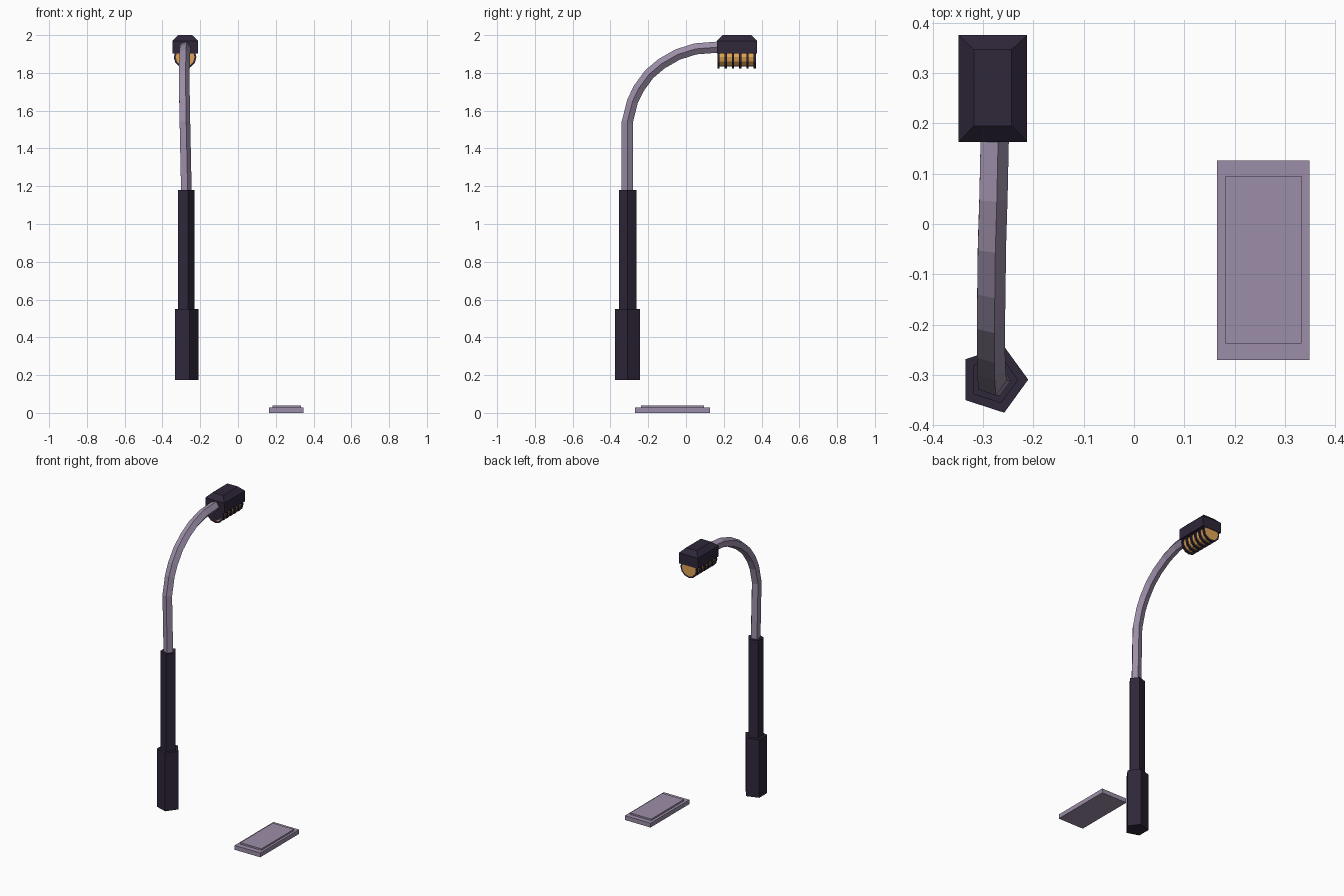
import bpy, bmesh, math
from mathutils import Vector

if "Cube" in bpy.data.objects:
    bpy.data.objects.remove(bpy.data.objects["Cube"])


def material(name, rgb):
    m = bpy.data.materials.new(name)
    m.diffuse_color = (*rgb, 1)
    m.use_nodes = True
    m.node_tree.nodes["Principled BSDF"].inputs["Base Color"].default_value = m.diffuse_color
    return m


DARK = material("dark_metal", (0.028, 0.02, 0.042))
LILAC = material("lilac_metal", (0.33, 0.27, 0.39))
AMBER = material("amber_glass", (0.75, 0.37, 0.09))


def loft(name, rings, mat):
    """Skin equal-length rings of points and cap both ends."""
    bm = bmesh.new()
    rows = [[bm.verts.new(p) for p in ring] for ring in rings]
    n = len(rows[0])
    for a, b in zip(rows, rows[1:]):
        for i in range(n):
            j = (i + 1) % n
            bm.faces.new((a[i], a[j], b[j], b[i]))
    bm.faces.new(rows[0][::-1])
    bm.faces.new(rows[-1])
    bmesh.ops.recalc_face_normals(bm, faces=bm.faces)
    me = bpy.data.meshes.new(name)
    bm.to_mesh(me)
    bm.free()
    me.materials.append(mat)
    ob = bpy.data.objects.new(name, me)
    bpy.context.collection.objects.link(ob)
    return ob


def ring(center, radius, sides, tangent):
    """Polygon with a corner on +x, perpendicular to a tangent in the yz plane."""
    u = Vector((1, 0, 0))
    v = tangent.normalized().cross(u)
    return [Vector(center) + radius * (math.cos(t) * u + math.sin(t) * v)
            for t in (math.tau * i / sides for i in range(sides))]


def rect(x0, x1, y0, y1, z):
    return [(x0, y0, z), (x1, y0, z), (x1, y1, z), (x0, y1, z)]


def prism(name, a, b, radius, sides, mat):
    d = Vector(b) - Vector(a)
    return loft(name, [ring(a, radius, sides, d), ring(b, radius, sides, d)], mat)


# five-sided post in two steps
PX, PY = -0.279, -0.309
prism("post_base", (PX, PY, 0.175), (PX, PY, 0.55), 0.069, 5, DARK)
prism("post_sleeve", (PX, PY, 0.55), (PX, PY, 1.18), 0.049, 5, DARK)

# bent arm
path = [Vector(p) for p in [
    (-0.276, -0.311, 1.16), (-0.284, -0.311, 1.54), (-0.286, -0.283, 1.65),
    (-0.287, -0.25, 1.718), (-0.287, -0.195, 1.793), (-0.286, -0.13, 1.848),
    (-0.285, -0.045, 1.897), (-0.282, 0.05, 1.927), (-0.279, 0.19, 1.938)]]
rings = []
for i, p in enumerate(path):
    before = (p - path[max(i - 1, 0)]).normalized()
    after = (path[min(i + 1, len(path) - 1)] - p).normalized()
    t = before + after
    t.x = 0
    rings.append(ring(p, 0.031, 5, t))
loft("arm", rings, LILAC)

# lamp housing with sloped top
loft("lamp_housing", [
    rect(-0.348, -0.212, 0.163, 0.375, 1.902),
    rect(-0.348, -0.212, 0.163, 0.375, 1.97),
    rect(-0.318, -0.243, 0.195, 0.346, 2.0)], DARK)

# bulb and its cage hoops
BZ = 1.884
prism("bulb", (-0.28, 0.166, BZ), (-0.28, 0.371, BZ), 0.05, 12, AMBER)
for k in range(6):
    y = 0.172 + k * 0.0385
    prism(f"cage_hoop_{k + 1}", (-0.28, y - 0.006, BZ), (-0.28, y + 0.006, BZ),
          0.06, 12, DARK)

# stepped ground plate
loft("ground_plate", [
    rect(0.165, 0.348, -0.27, 0.126, 0),
    rect(0.165, 0.348, -0.27, 0.126, 0.028),
    rect(0.182, 0.333, -0.237, 0.095, 0.028),
    rect(0.182, 0.333, -0.237, 0.095, 0.038)], LILAC)
